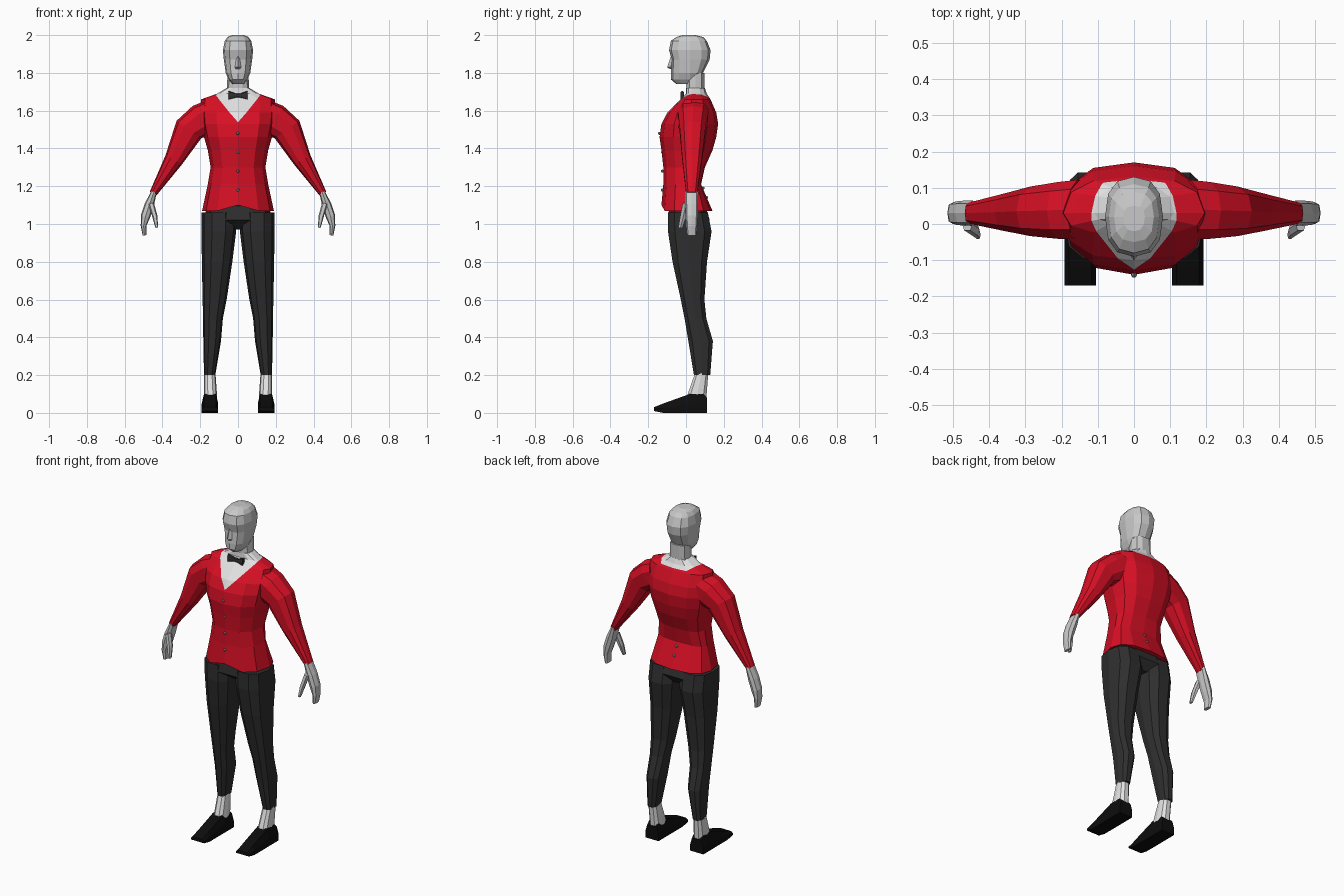
import bpy, bmesh, math
from mathutils import Vector

if "Cube" in bpy.data.objects:
    bpy.data.objects.remove(bpy.data.objects["Cube"])


def material(name, red, green, blue):
    mat = bpy.data.materials.new(name)
    mat.use_nodes = True
    colour = (red, green, blue, 1)
    mat.diffuse_color = colour
    mat.node_tree.nodes["Principled BSDF"].inputs["Base Color"].default_value = colour
    return mat


def grey(name, value):
    return material(name, value, value, value)


SKIN = grey("pale grey skin", 0.58)
WHITE = grey("white cloth", 0.76)
CHARCOAL = grey("charcoal cloth", 0.028)
BLACK = grey("black leather", 0.004)
METAL = grey("button grey", 0.35)
RED = material("red jacket", 0.68, 0.005, 0.018)


def section(inner, outer, front, back, sides=10, power=0.8, middle=None):
    """Rounded section between two (x, z) points, reaching from front to back in y."""
    if middle is None:
        middle = (front + back) / 2
    points = []
    for i in range(sides):
        angle = math.tau * i / sides
        c, s = round(math.cos(angle), 6), round(math.sin(angle), 6)
        across = (1 + math.copysign(abs(c) ** power, c)) / 2
        reach = back - middle if s > 0 else middle - front
        y = middle + reach * math.copysign(abs(s) ** power, s)
        x, z = Vector(inner).lerp(Vector(outer), across)
        points.append((x, y, z))
    return points


def level(z, half_width, front, back, **options):
    return section((-half_width, z), (half_width, z), front, back, **options)


def loft_mesh(rings, side=1):
    bm = bmesh.new()
    rows = [[bm.verts.new((x * side, y, z)) for x, y, z in ring] for ring in rings]
    count = len(rows[0])
    for low, high in zip(rows, rows[1:]):
        for i in range(count):
            j = (i + 1) % count
            bm.faces.new((low[i], low[j], high[j], high[i]))
    bm.faces.new(rows[0])
    bm.faces.new(rows[-1])
    bmesh.ops.recalc_face_normals(bm, faces=bm.faces)
    return bm


def finish(name, bm, *materials):
    mesh = bpy.data.meshes.new(name)
    bm.to_mesh(mesh)
    bm.free()
    for mat in materials:
        mesh.materials.append(mat)
    bpy.context.scene.collection.objects.link(bpy.data.objects.new(name, mesh))


def loft(name, rings, mat, side=1):
    finish(name, loft_mesh(rings, side), mat)


def limb(path, y_ends, depth_ends, sides=10):
    """Sections square to a path of (x, z, half width); depth changes faster near the end."""
    centres = [Vector((x, z)) for x, z, half in path]
    last = len(path) - 1
    rings = []
    for i, centre in enumerate(centres):
        along = (centres[min(i + 1, last)] - centres[max(i - 1, 0)]).normalized()
        offset = Vector((-along.y, along.x)) * path[i][2]
        t = i / last
        y = y_ends[0] + (y_ends[1] - y_ends[0]) * t
        depth = depth_ends[0] + (depth_ends[1] - depth_ends[0]) * t * t
        rings.append(section(centre - offset, centre + offset, y - depth, y + depth, sides))
    return rings


# Jacket and shirt: height, half width, front, back
torso = [
    (1.07, 0.19, -0.13, 0.14), (1.21, 0.16, -0.12, 0.08), (1.3, 0.145, -0.12, 0.1),
    (1.39, 0.16, -0.13, 0.14), (1.46, 0.18, -0.14, 0.16), (1.53, 0.195, -0.13, 0.17),
    (1.59, 0.2, -0.1, 0.16), (1.66, 0.195, -0.03, 0.13), (1.69, 0.11, 0, 0.11),
    (1.72, 0.06, 0, 0.1),
]
bm = loft_mesh([level(*row, sides=12, middle=0.03) for row in torso])

# Notch in the front hem
for v in bm.verts:
    if v.co.z < 1.1 and abs(v.co.x) < 0.01 and v.co.y < 0:
        v.co.z += 0.03

# Neckline: a V in front and a level edge behind, with the shirt inside
V_POINT = Vector((0, -0.12, 1.54))
COLLAR_Z = 1.67


def v_normal(side):
    return Vector((-side, -0.2, 1)).normalized()


def cut(point, normal, keep):
    faces = [f for f in bm.faces if keep(f.calc_center_median())]
    edges = {e for f in faces for e in f.edges}
    verts = {v for f in faces for v in f.verts}
    bmesh.ops.bisect_plane(bm, geom=[*faces, *edges, *verts], plane_co=point, plane_no=normal)


for side in (1, -1):
    cut(V_POINT, v_normal(side), lambda c: c.x * side > 0 and c.z > 1.4)
cut((0, 0, COLLAR_Z), (0, 0, 1), lambda c: c.y > 0.03)
for face in bm.faces:
    c = face.calc_center_median()
    above_v = (c - V_POINT).dot(v_normal(math.copysign(1, c.x))) > 0
    is_shirt = above_v and c.z > 1.5 and (c.y < 0.03 or c.z > COLLAR_Z)
    face.material_index = int(is_shirt)
finish("jacket_and_shirt", bm, RED, WHITE)

# Neck, head and nose: height, half width, front, back
loft("neck", [level(1.7, 0.06, 0, 0.1), level(1.8, 0.055, 0, 0.1)], SKIN)
skull = [
    (1.74, 0.03, -0.05, 0.02), (1.765, 0.05, -0.08, 0.04), (1.8, 0.065, -0.08, 0.09),
    (1.87, 0.075, -0.075, 0.125), (1.92, 0.08, -0.09, 0.13), (1.97, 0.07, -0.08, 0.11),
    (1.99, 0.055, -0.05, 0.09), (2, 0.03, -0.02, 0.05),
]
loft("head", [level(*row, sides=12, middle=0.02) for row in skull], SKIN)
bridge = [(1.82, 0.012, -0.085, -0.06), (1.83, 0.016, -0.1, -0.06), (1.89, 0.008, -0.08, -0.06)]
loft("nose", [level(*row, sides=4, power=1) for row in bridge], SKIN)

# Bow tie, flaring away from its knot
wings = []
for x in (-0.05, -0.01, 0.01, 0.05):
    flare = 0.007 + 0.35 * abs(x)
    wings.append(section((x, 1.68 - flare), (x, 1.68 + flare), -0.03, -0.01, 8, 0.6))
loft("bow_tie", wings, CHARCOAL)

# Buttons down the front, and two behind
bm = bmesh.new()
front_buttons = [(-0.14 if z > 1.4 else -0.125, z) for z in (1.48, 1.38, 1.28, 1.18)]
for y, z in front_buttons + [(0.09, 1.19), (0.11, 1.14)]:
    ball = bmesh.ops.create_icosphere(bm, subdivisions=1, radius=0.009)
    bmesh.ops.translate(bm, verts=ball["verts"], vec=(0, y, z))
finish("buttons", bm, METAL)

# Seat of the trousers
seat = [(1.12, 0.16, -0.09, 0.1), (1.02, 0.18, -0.1, 0.13), (0.97, 0.06, -0.03, 0.09)]
loft("trouser_seat", [level(*row) for row in seat], CHARCOAL)

# Arms: x, height, half width
arm = [(0.14, 1.58, 0.08), (0.19, 1.55, 0.09), (0.26, 1.5, 0.08), (0.34, 1.34, 0.05),
       (0.45, 1.16, 0.02)]
hand = [(0.445, 1.17, 0.015), (0.47, 1.1, 0.025), (0.49, 1.04, 0.025), (0.5, 0.99, 0.015),
        (0.495, 0.94, 0.01)]
thumb = [(0.46, 1.11, 0.015), (0.44, 1.04, 0.014), (0.43, 0.98, 0.007)]

# Legs: height, inner x, front, back
leg = [(1.06, 0.01, -0.1, 0.12), (0.96, 0.01, -0.1, 0.14), (0.8, 0.03, -0.075, 0.115),
       (0.6, 0.06, -0.03, 0.1), (0.5, 0.08, -0.01, 0.11), (0.38, 0.09, 0.01, 0.145),
       (0.2, 0.12, 0.04, 0.13)]
ankle = [(0.22, 0.12, 0.05, 0.12), (0.08, 0.11, 0, 0.11)]


def leg_ring(z, inner, front, back):
    return section((inner, z), (0.195 - inner / 8, z), front, back)


def shoe_ring(y, sole, top):
    """Section with upright sides below and sloping sides above."""
    inner, outer, bevel = 0.105, 0.192, 0.012
    ledge = (sole + top) / 2
    return [(inner, y, sole), (outer, y, sole), (outer, y, ledge),
            (outer - bevel, y, top), (inner + bevel, y, top), (inner, y, ledge)]


shoe = [(-0.17, 0.01, 0.03), (-0.12, 0, 0.05), (0.02, 0, 0.1), (0.09, 0, 0.1), (0.11, 0, 0.08)]

for side, word in ((1, "left"), (-1, "right")):
    loft(word + "_sleeve", limb(arm, (0.04, 0.03), (0.085, 0.03)), RED, side)
    loft(word + "_hand", limb(hand, (0.03, 0.03), (0.035, 0.025), 8), SKIN, side)
    loft(word + "_thumb", limb(thumb, (0, -0.03), (0.02, 0.012), 6), SKIN, side)
    loft(word + "_trouser_leg", [leg_ring(*row) for row in leg], CHARCOAL, side)
    loft(word + "_sock", [leg_ring(*row) for row in ankle], WHITE, side)
    loft(word + "_shoe", [shoe_ring(*row) for row in shoe], BLACK, side)
